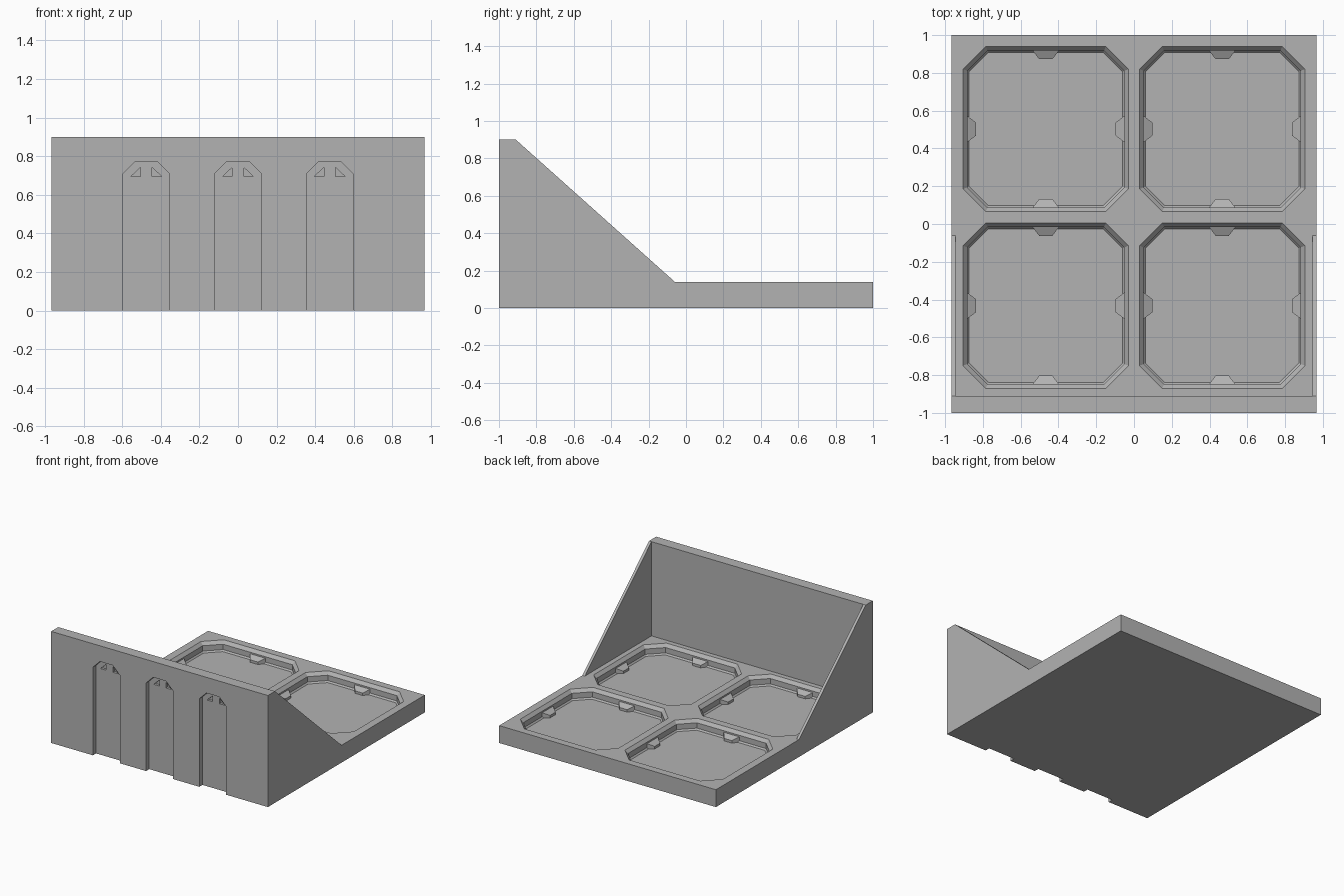
import bpy, bmesh
from mathutils import Matrix, Vector

cube = bpy.data.objects.get("Cube")
if cube:
    bpy.data.objects.remove(cube, do_unlink=True)

grey = bpy.data.materials.new("light_grey")
grey.use_nodes = True
grey.diffuse_color = (0.45, 0.45, 0.45, 1)
grey.node_tree.nodes["Principled BSDF"].inputs["Base Color"].default_value = (0.45, 0.45, 0.45, 1)

W, BASE, TOP = 0.967, 0.14, 0.9     # half width, tray height, wall height
SIDE, FRONT = 0.945, -0.91          # inner faces of the walls
FLOOR = 0.06


def make(name, bm):
    bmesh.ops.recalc_face_normals(bm, faces=bm.faces)
    mesh = bpy.data.meshes.new(name)
    bm.to_mesh(mesh)
    bm.free()
    mesh.materials.append(grey)
    obj = bpy.data.objects.new(name, mesh)
    bpy.context.collection.objects.link(obj)
    return obj


def loft(name, rings):
    """Solid through rings of equal length, capped at both ends."""
    bm = bmesh.new()
    loops = [[bm.verts.new(p) for p in ring] for ring in rings]
    n = len(loops[0])
    for a, b in zip(loops, loops[1:]):
        for i in range(n):
            bm.faces.new((a[i], a[(i + 1) % n], b[(i + 1) % n], b[i]))
    bm.faces.new(loops[0])
    bm.faces.new(loops[-1])
    return make(name, bm)


def box(name, x0, x1, y0, y1, z0, z1):
    return loft(name, [[(x0, y0, z), (x1, y0, z), (x1, y1, z), (x0, y1, z)] for z in (z0, z1)])


def cut(target, cutter):
    mod = target.modifiers.new("cut", 'BOOLEAN')
    mod.operation, mod.solver, mod.object = 'DIFFERENCE', 'EXACT', cutter
    bpy.context.view_layer.objects.active = target
    bpy.ops.object.modifier_apply(modifier=mod.name)
    bpy.data.objects.remove(cutter, do_unlink=True)


def octagon(cx, cy, inset, z):
    h, c = 0.4375 - inset, 0.12 - 0.586 * inset
    k = h - c
    pts = [(h, -k), (h, k), (k, h), (-k, h), (-h, k), (-h, -k), (-k, -h), (k, -h)]
    return [(cx + x, cy + y, z) for x, y in pts]


# Tray with four chamfered pockets
tray = box("tray", -SIDE, SIDE, FRONT, 1, 0, BASE)
pocket_profile = [(0, 0.2), (0, BASE), (0.022, 0.115), (0.022, 0.072), (0.032, FLOOR)]
for cx in (-0.467, 0.467):
    for cy in (-0.4325, 0.5025):
        cut(tray, loft("pocket_cutter", [octagon(cx, cy, i, z) for i, z in pocket_profile]))

        # Snap nubs in the middle of each pocket wall
        for turn in range(4):
            bm = bmesh.new()
            for half, out, z in ((0.073, 0.42, 0.105), (0.035, 0.37, 0.08),
                                 (0.073, 0.42, FLOOR - 0.002), (0.035, 0.37, FLOOR - 0.002)):
                bm.verts.new((-half, out, z))
                bm.verts.new((half, out, z))
            bmesh.ops.convex_hull(bm, input=bm.verts)
            bm.transform(Matrix.Translation((cx, cy, 0)) @ Matrix.Rotation(turn * 1.5707963, 4, 'Z'))
            make("snap_nub", bm)

# Sloping side walls
side_profile = [(FRONT, 0), (1, 0), (1, BASE), (-0.06, BASE), (FRONT, TOP)]
for name, s in (("right_side_wall", -1), ("left_side_wall", 1)):
    loft(name, [[(s * x, y, z) for y, z in side_profile] for x in (SIDE, W)])

# Front wall with three mounting slots, open at the bottom
front_wall = box("front_wall", -W, W, -1, FRONT, 0, TOP)
SLOT_DEPTH = 0.04
slot_profile = [(-0.12, -0.1), (0.12, -0.1), (0.12, 0.71), (0.057, 0.773), (-0.057, 0.773), (-0.12, 0.71)]
notch_profile = [(0.03, 0.695), (0.08, 0.695), (0.03, 0.742)]
for cx in (-0.475, 0, 0.475):
    cut(front_wall, loft("slot_cutter", [[(cx + x, y, z) for x, z in slot_profile]
                                         for y in (-1.1, -1 + SLOT_DEPTH)]))
    # Small triangular click notches at the head of the slot
    for s in (-1, 1):
        cut(front_wall, loft("notch_cutter", [[(cx + s * x, y, z) for x, z in notch_profile]
                                              for y in (-1.1, -0.94)]))
